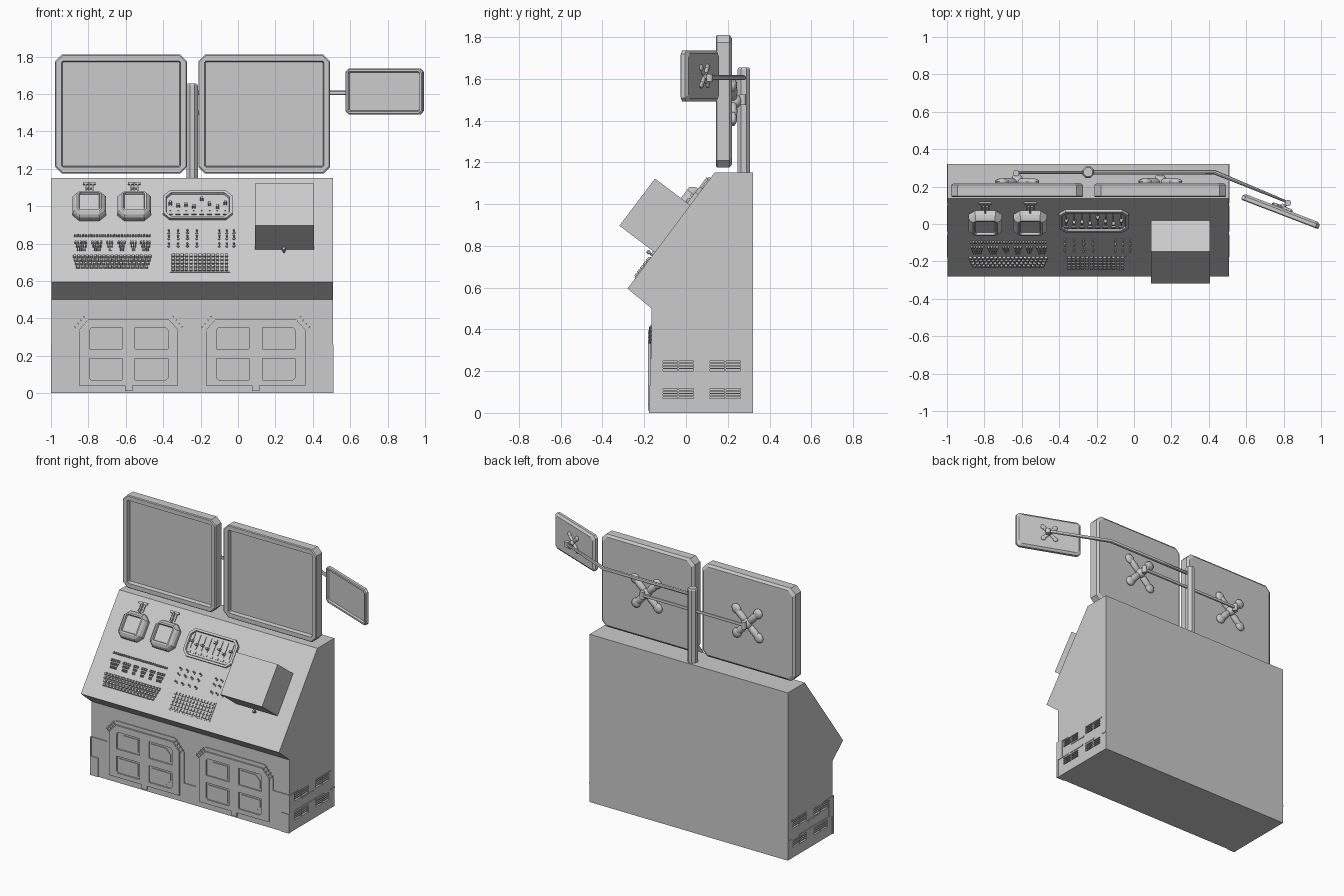
import bpy, bmesh, math
from mathutils import Matrix, Vector

if "Cube" in bpy.data.objects:
    bpy.data.objects.remove(bpy.data.objects["Cube"])

def frame(origin, x, v, h):
    """Matrix whose columns are the local axes of a working plane."""
    return Matrix.Translation(origin) @ Matrix((x, v, h)).transposed().to_4x4()

WORLD = Matrix.Identity(4)
D, N = (0, 0.603, 0.797), (0, -0.797, 0.603)
DESK = frame((0, -0.28, 0.595), (1, 0, 0), D, N)          # sloped control panel
FRONT = frame((0, -0.165, 0), (1, 0, 0), (0, 0, 1), (0, -1, 0))
SIDE = frame((0, 0, 0), (0, 1, 0), (0, 0, 1), (1, 0, 0))
def dv(z): return (z - 0.595) / 0.797                     # height -> distance up the slope

def finish(name, bm, M=WORLD, smooth=False):
    bmesh.ops.recalc_face_normals(bm, faces=bm.faces)
    bm.transform(M)
    me = bpy.data.meshes.new(name)
    bm.to_mesh(me); bm.free()
    ob = bpy.data.objects.new(name, me)
    bpy.context.collection.objects.link(ob)
    if smooth:
        bpy.ops.object.select_all(action='DESELECT')
        ob.select_set(True); bpy.context.view_layer.objects.active = ob
        bpy.ops.object.shade_smooth_by_angle(angle=math.radians(40))
    return ob

def add_loft(bm, rings):
    vs = [[bm.verts.new(p) for p in r] for r in rings]
    n = len(vs[0])
    for a, b in zip(vs, vs[1:]):
        for i in range(n):
            bm.faces.new((a[i], a[(i + 1) % n], b[(i + 1) % n], b[i]))
    bm.faces.new(vs[0]); bm.faces.new(vs[-1])

def loft(name, rings, M=WORLD):
    bm = bmesh.new(); add_loft(bm, rings)
    return finish(name, bm, M)

def prism(name, pts, h0, h1, M):
    return loft(name, [[(x, y, h) for x, y in pts] for h in (h0, h1)], M)

def cham(w, h, c, z, cx=0, cy=0):
    """Rectangle with chamfered corners at height z."""
    a, b = w / 2, h / 2
    p = [(-a + c, -b), (a - c, -b), (a, -b + c), (a, b - c), (a - c, b), (-a + c, b), (-a, b - c), (-a, -b + c)]
    return [(cx + x, cy + y, z) for x, y in p]

def boxes(name, specs, M=WORLD, taper=0):
    bm = bmesh.new()
    for x0, x1, y0, y1, z0, z1 in specs:
        add_loft(bm, [[(x0 + t, y0 + t, z), (x1 - t, y0 + t, z), (x1 - t, y1 - t, z), (x0 + t, y1 - t, z)]
                      for t, z in ((0, z0), (taper, z1))])
    return finish(name, bm, M)

def studs(name, specs, M=WORLD, seg=8, smooth=False):
    bm = bmesh.new()
    for x, y, z0, z1, r0, r1 in specs:
        add_loft(bm, [[(x + r * math.cos((i + .5) * math.tau / seg), y + r * math.sin((i + .5) * math.tau / seg), z)
                       for i in range(seg)] for r, z in ((r0, z0), (r1, z1))])
    return finish(name, bm, M, smooth)

def carve(ob, cutter):
    m = ob.modifiers.new("cut", 'BOOLEAN')
    m.object, m.operation, m.solver = cutter, 'DIFFERENCE', 'EXACT'
    bpy.context.view_layer.objects.active = ob
    bpy.ops.object.modifier_apply(modifier=m.name)
    bpy.data.objects.remove(cutter)

def tube(name, pts, r):
    cu = bpy.data.curves.new(name, 'CURVE')
    cu.dimensions, cu.bevel_depth, cu.bevel_resolution, cu.use_fill_caps = '3D', r, 2, True
    sp = cu.splines.new('POLY'); sp.points.add(len(pts) - 1)
    for p, c in zip(sp.points, pts): p.co = (*c, 1)
    ob = bpy.data.objects.new(name, cu)
    bpy.context.collection.objects.link(ob)
    bpy.ops.object.select_all(action='DESELECT')
    ob.select_set(True); bpy.context.view_layer.objects.active = ob
    bpy.ops.object.convert(target='MESH')
    bpy.ops.object.shade_smooth_by_angle(angle=math.radians(40))

# cabinet body with side vents
XL, XR, MID = -0.996, 0.507, -0.245
prof = [(-0.165, 0), (0.32, 0), (0.32, 1.15), (0.136, 1.15), (-0.28, 0.595), (-0.165, 0.5)]
cabinet = prism("cabinet", prof, XL, XR, SIDE)
vents = [(y, z) for y in (-0.11, 0.115) for z in (0.068, 0.2)]
carve(cabinet, boxes("vent_cutter", [(x - 0.02, x + 0.02, y, y + 0.147, z, z + 0.048)
                                     for x in (XL, XR) for y, z in vents]))
slats = []
for x in (XL + 0.008, XR - 0.008):
    for y, z in vents:
        slats += [(x - 0.006, x + 0.006, y, y + 0.147, z + 0.009 + k * 0.013, z + 0.015 + k * 0.013) for k in range(3)]
        slats += [(x - 0.007, x + 0.007, y + 0.07, y + 0.077, z, z + 0.048)]
boxes("vent_slats", slats)
# thin side trim strips
boxes("side_trim", [(x - 0.004, x + 0.004, y0, y1, z - 0.004, z + 0.004) for x in (XL, XR)
                    for y0, y1, z in ((-0.165, -0.07, .255), (-0.03, 0.1, .19), (0.12, 0.28, .255),
                                      (-0.165, -0.06, .13), (-0.04, 0.09, .13), (0.11, 0.2, .13), (0.28, 0.32, .13))])

# raised front skirt following the doors
half = [(XL, 0), (XL, .26), (-.875, .26), (-.875, .34), (-.81, .42), (-.36, .42), (-.29, .34), (-.29, .13)]
prism("front_skirt", half + [(2 * MID - x, z) for x, z in reversed(half)], -0.005, 0.006, FRONT)
boxes("skirt_corners", [(a, b, c, d, -0.005, 0.011) for c, d in ((0, .13),)
                        for a, b in ((XL - .003, -.94), (.45, XR + .003))], FRONT)
boxes("skirt_side_wraps", [(x - .004, x + .004, -.173, -.12, .13, .26) for x in (XL, XR)])

# doors with four recessed panels and corner ribs
for n, cx in enumerate((-0.585, 0.095)):
    hw = [(.02, .02), (.02, .04), (.265, .04), (.265, .34), (.215, .395)]
    pts = [(cx + x, z) for x, z in hw] + [(cx - x, z) for x, z in reversed(hw)]
    pts = [(x, z if z > .03 else .012) for x, z in pts]
    door = prism(f"door_{n}", pts, 0, 0.016, FRONT)
    for sx in (-1, 1):
        for z0, z1, up in ((.07, .185, False), (.235, .35, True)):
            def panel(i, c):
                a, b, lo, hi = .035 + i, .21 - i, z0 + i, z1 - i
                p = [(a, lo), (b, lo), (b, hi - c), (b - c, hi), (a, hi)] if up else \
                    [(a, hi), (b, hi), (b, lo + c), (b - c, lo), (a, lo)]
                return [(cx + sx * x, z) for x, z in p]
            carve(door, prism("cutter", panel(0, .012), .007, .03, FRONT))
            prism(f"door_{n}_inset", panel(.014, .035), .003, .012, FRONT)
    bm = bmesh.new()
    for sx in (-1, 1):
        for k in range(4):
            a, t = Vector((.228 + k * .016, .402 - k * .018)), Vector((.012, .011))
            q = [a - t, a + Vector((.004, -.004)) - t, a + Vector((.004, -.004)) + t, a + t]
            add_loft(bm, [[(cx + sx * p.x, p.y, h) for p in q] for h in (0, .013)])
    finish(f"door_{n}_ribs", bm, FRONT)

# monitors
def monitor(name, w, h, t, rim, c, M):
    b = t / 2
    loft(name, [cham(w - .03, h - .03, c, -b), cham(w, h, c, -b + .012), cham(w, h, c, b - .005),
                cham(w - .01, h - .01, c, b), cham(w - 2 * rim, h - 2 * rim, .006, b),
                cham(w - 2 * rim - .01, h - 2 * rim - .01, .006, b - .35 * t)], M)

# four-lobed mount on the back of a monitor (local -h is backwards)
def mount(name, s, M):
    bm = bmesh.new()
    for k in range(4):
        R = Matrix.Rotation(math.radians(43 + 90 * k), 4, 'Z')
        for off, sc in ((.065, (.075, .024, .02)), (.115, (.036, .032, .018))):
            bmesh.ops.create_uvsphere(bm, u_segments=14, v_segments=8, radius=1,
                matrix=R @ Matrix.Translation((off, 0, -.008)) @ Matrix.Diagonal((*sc, 1)))
    bmesh.ops.create_uvsphere(bm, u_segments=14, v_segments=8, radius=.034, matrix=Matrix.Translation((0, 0, -.015)))
    finish(name, bm, M @ Matrix.Scale(s, 4), True)

for side, cx in (("left", -0.625), ("right", 0.14)):
    M = frame((cx, 0.182, 1.492), (1, 0, 0), (0, 0, 1), (0, -1, 0))
    monitor(f"{side}_monitor", .705, .635, .076, .034, .035, M)
    mount(f"{side}_mount", 1, M @ Matrix.Translation((0, 0, -.036)))
A = math.radians(-21)
SM = frame((.785, .068, 1.613), (math.cos(A), math.sin(A), 0), (0, 0, 1), (math.sin(A), -math.cos(A), 0))
monitor("small_monitor", .442, .246, .036, .016, .018, SM)
mount("small_mount", .5, SM @ Matrix.Translation((0, 0, -.018)))

# pole and arms
studs("pole", [(MID, .277, 1.14, 1.645, .033, .033), (MID, .277, 1.645, 1.655, .033, .026)])
tube("monitor_arm", [(-.625, .23, 1.5), (-.63, .275, 1.5), (.135, .275, 1.5), (.14, .23, 1.5)], .012)
tube("side_arm", [(MID, .277, 1.605), (.43, .277, 1.605), (.825, .115, 1.605), (.795, .09, 1.61)], .012)
studs("arm_joints", [(-.63, .272, 1.475, 1.525, .017, .017), (.14, .272, 1.475, 1.525, .017, .017),
                     (.825, .113, 1.588, 1.622, .016, .016)], seg=12, smooth=True)

# printer box with a small lever underneath
boxes("printer_box", [(.09, .405, .217, .5, -.01, .213)], DESK)
studs("printer_lever", [(.245, .2, 0, .02, .006, .006), (.245, .2, .02, .034, .012, .008)], DESK)

# two small scopes with brackets
for n, cx in enumerate((-.795, -.555)):
    cy = .497
    loft(f"scope_{n}", [cham(.178, .178, .035, -.005, cx, cy), cham(.178, .178, .035, .03, cx, cy),
                        cham(.16, .16, .028, .045, cx, cy), cham(.13, .13, .012, .058, cx, cy + .004),
                        cham(.112, .112, .006, .058, cx, cy + .004), cham(.104, .104, .006, .046, cx, cy + .004)], DESK)
    boxes(f"scope_{n}_bracket", [(cx - .033, cx + .033, .648, .662, 0, .012), (cx - .022, cx + .022, .618, .626, 0, .01),
                                 (cx - .022, cx - .014, .6, .65, 0, .01), (cx + .014, cx + .022, .6, .65, 0, .01),
                                 (cx - .005, cx + .005, .58, .655, 0, .02)], DESK)

# slider panel
px, pv = -.215, dv(.998)
loft("slider_panel", [cham(.37, .185, .035, -.005, px, pv), cham(.37, .185, .035, .02, px, pv),
                      cham(.34, .157, .028, .02, px, pv), cham(.334, .15, .027, .008, px, pv)], DESK)
xs = [px - .147 + k * .042 for k in range(8)]
boxes("slider_slots", [(x - .004, x + .004, pv - .035, pv + .06, 0, .013) for x in xs] +
      [(x - .013, x + .013, pv - .062, pv - .05, 0, .014) for x in xs], DESK)
boxes("slider_knobs", [(x - .009, x + .009, pv + o - .008, pv + o + .008, .006, .03) for x, o in
      zip(xs, (.01, -.005, .0, -.012, .038, .005, -.015, .012))], DESK, .002)

# keyboards and button rows
def keys(x0, x1, z, n, size, gap=.003):
    p = (x1 - x0) / n
    v = dv(z)
    return [(x0 + k * p + gap / 2, x0 + (k + 1) * p - gap / 2, v - size / 2, v + size / 2, -.003, .012) for k in range(n)]
boxes("button_row", keys(-.88, -.465, .84, 28, .014, .004), DESK, .002)
fk = []
for a, b, n in ((-.875, -.805, 5), (-.785, -.725, 4), (-.705, -.665, 3), (-.645, -.6, 3), (-.58, -.54, 3), (-.525, -.465, 4)):
    for r, z in enumerate((.803, .785, .767)):
        fk += keys(a + .006 * r, b - .004 * r, z, n, .017)
boxes("function_keys", fk, DESK, .002)
main = []
for r in range(4):
    main += keys(-.885 + .006 * r, -.46 - .006 * r, .728 - r * .0185, 19 - r, .019)
boxes("main_keyboard", main, DESK, .003)
pad = []
for r in range(5):
    pad += keys(-.358, -.05, .733 - r * .019, 13, .019, .004)
boxes("keypad", pad, DESK, .002)
boxes("keypad_tray", [(-.364, -.044, dv(.644), dv(.745), -.003, .005)], DESK)

# toggle switches
sw = [(x, dv(z)) for x in (-.37, -.32, -.27, -.22, -.1, -.06, -.022) for z in (.855, .825, .785)]
studs("switch_bases", [(x, v, -.003, .006, .009, .007) for x, v in sw], DESK)
bm = bmesh.new()
for x, v in sw:
    bmesh.ops.create_icosphere(bm, subdivisions=1, radius=.006, matrix=Matrix.Translation((x, v + .005, .02)))
finish("switch_tips", bm, DESK, True)
studs("switch_stems", [(x, v + .003, .003, .018, .003, .003) for x, v in sw], DESK, 6)
